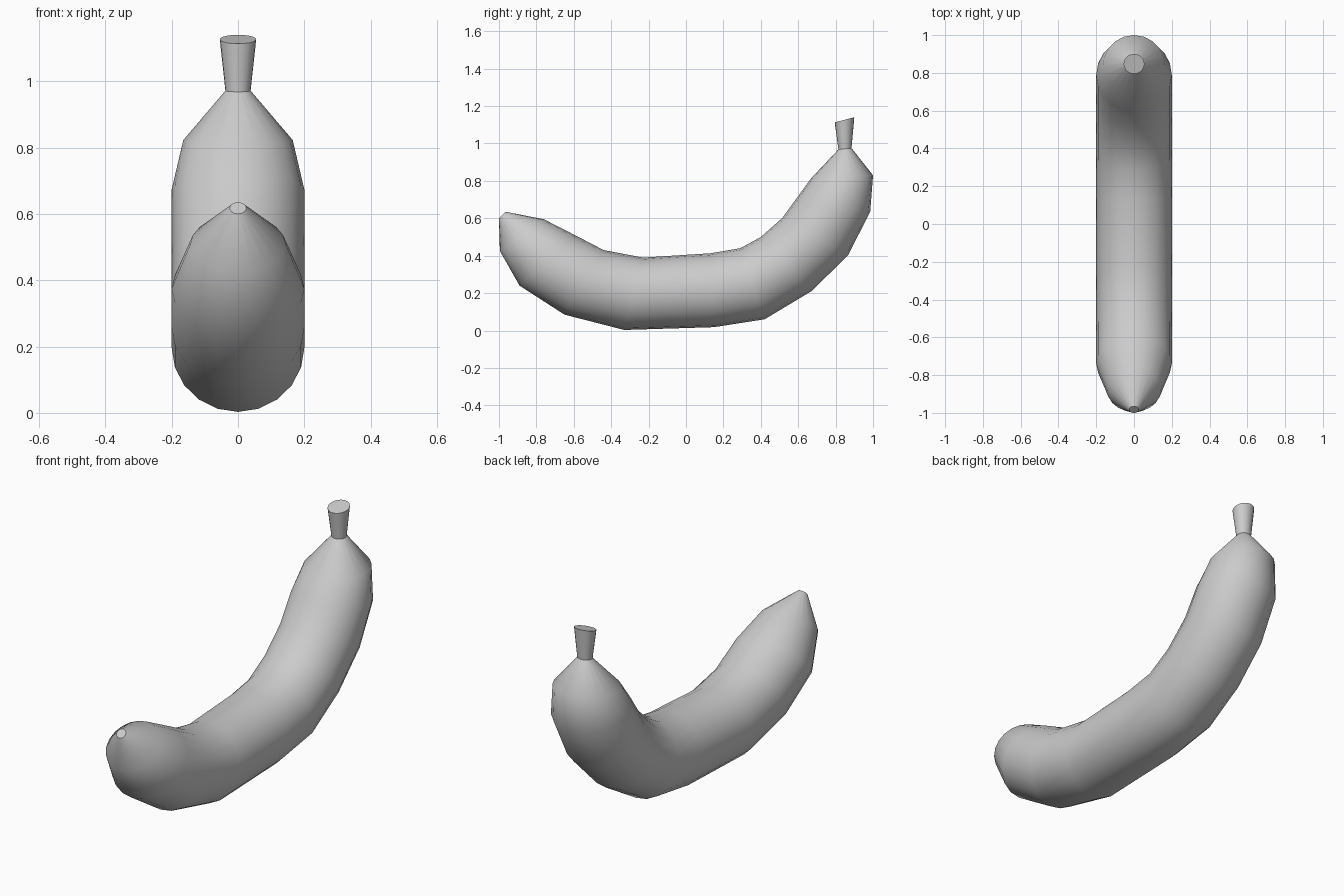
import bpy, bmesh, math
from mathutils import Vector

if "Cube" in bpy.data.objects:
    bpy.data.objects.remove(bpy.data.objects["Cube"])

SIDES = 20


def loft(name, rings, cap_start, cap_end):
    """Each ring: inner (y, z), outer (y, z), half width in x."""
    bm = bmesh.new()
    loops = []
    for iy, iz, oy, oz, w in rings:
        inner, outer = Vector((0, iy, iz)), Vector((0, oy, oz))
        mid, half = (inner + outer) / 2, (outer - inner) / 2
        loops.append([bm.verts.new(mid + half * math.cos(a) + Vector((w * math.sin(a), 0, 0)))
                      for a in (math.tau * k / SIDES for k in range(SIDES))])
    for a, b in zip(loops, loops[1:]):
        for k in range(SIDES):
            n = (k + 1) % SIDES
            bm.faces.new((a[k], a[n], b[n], b[k])).smooth = True
    # flat end caps with sharp rims
    for use, loop in ((cap_start, loops[0]), (cap_end, loops[-1])):
        if use:
            cap = bm.faces.new(loop)
            for e in cap.edges:
                e.smooth = False
    bmesh.ops.recalc_face_normals(bm, faces=bm.faces[:])
    mesh = bpy.data.meshes.new(name)
    bm.to_mesh(mesh)
    bm.free()
    obj = bpy.data.objects.new(name, mesh)
    bpy.context.collection.objects.link(obj)
    return obj


# curved fruit body, from blunt tip to neck
neck = (0.815, 0.968, 0.885, 0.975, 0.038)
loft("fruit_body", [
    (-0.965, 0.635, -1.000, 0.600, 0.025),
    (-0.760, 0.595, -0.995, 0.425, 0.143),
    (-0.590, 0.508, -0.890, 0.240, 0.2),
    (-0.440, 0.430, -0.650, 0.085, 0.2),
    (-0.230, 0.390, -0.330, 0.003, 0.2),
    (0.130, 0.413, 0.150, 0.018, 0.2),
    (0.290, 0.440, 0.420, 0.060, 0.2),
    (0.400, 0.500, 0.670, 0.210, 0.2),
    (0.515, 0.602, 0.865, 0.400, 0.2),
    (0.595, 0.712, 0.985, 0.635, 0.2),
    (0.670, 0.815, 1.000, 0.830, 0.165),
    neck,
], True, False)

# flared stem
loft("stem", [neck, (0.795, 1.113, 0.900, 1.140, 0.055)], False, True)
